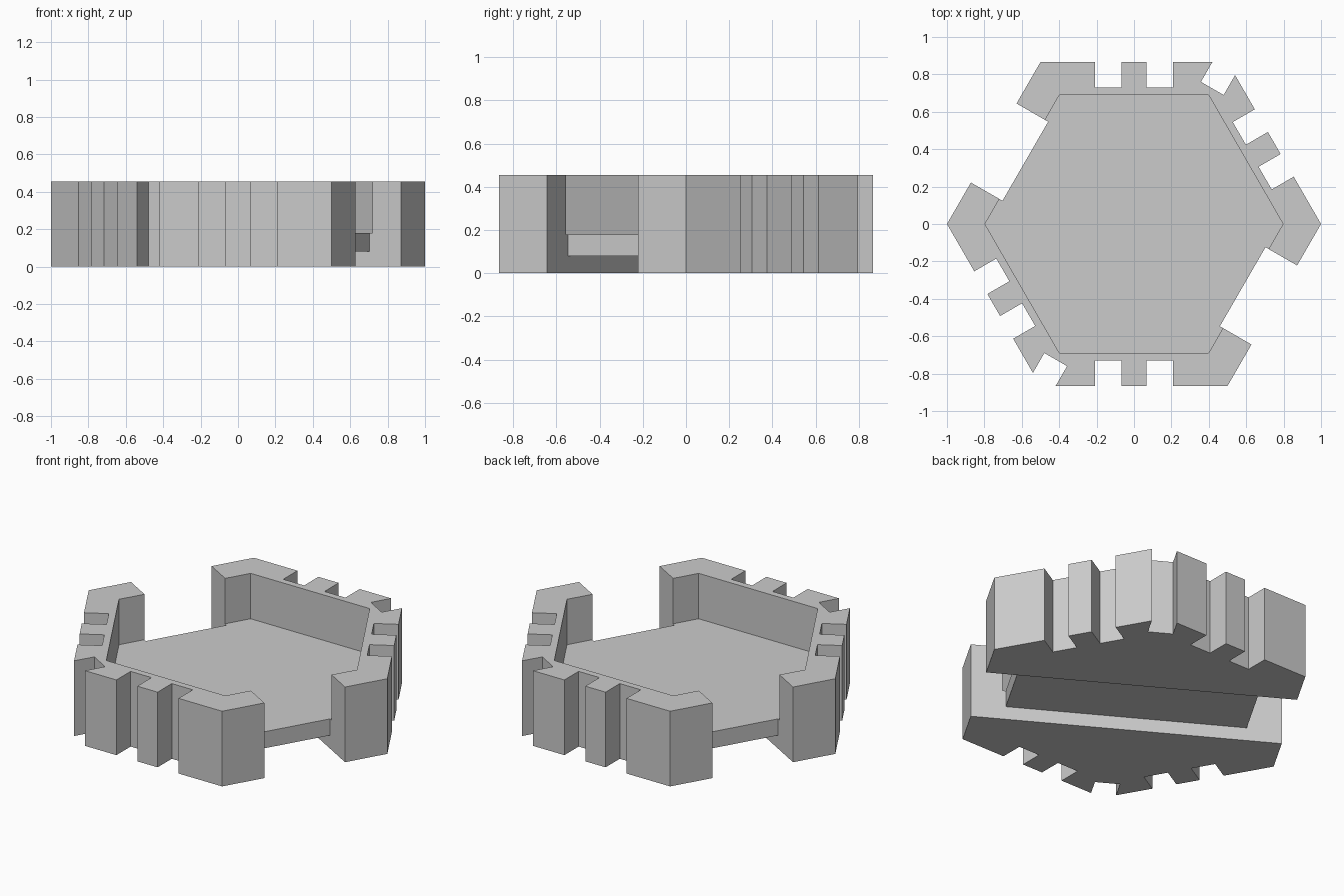
import bpy, bmesh
from math import cos, sin, radians

HEIGHT, FLOOR_TOP, FLOOR_BOTTOM = 0.455, 0.18, 0.08
OPENING = 0.244          # half width of the two gateways and the channel

if "Cube" in bpy.data.objects:
    bpy.data.objects.remove(bpy.data.objects["Cube"], do_unlink=True)

stone = bpy.data.materials.new("stone_grey")
stone.use_nodes = True
GREY = (0.6, 0.6, 0.6, 1)
stone.diffuse_color = GREY
stone.node_tree.nodes["Principled BSDF"].inputs["Base Color"].default_value = GREY


def prism(name, outline, z0, z1):
    """Upright solid with the given counter-clockwise outline."""
    bm = bmesh.new()
    face = bm.faces.new([bm.verts.new((x, y, z0)) for x, y in outline])
    top = bmesh.ops.extrude_face_region(bm, geom=[face])["geom"]
    for v in top:
        if isinstance(v, bmesh.types.BMVert):
            v.co.z = z1
    bmesh.ops.recalc_face_normals(bm, faces=bm.faces)
    mesh = bpy.data.meshes.new(name)
    bm.to_mesh(mesh)
    bm.free()
    mesh.materials.append(stone)
    obj = bpy.data.objects.new(name, mesh)
    bpy.context.collection.objects.link(obj)
    return obj


def hexagon(radius):
    return [(radius * cos(radians(a)), radius * sin(radians(a))) for a in range(0, 360, 60)]


def sector_box(angle, r0, r1, t0, t1):
    """Rectangle spanning r0..r1 outward along angle and t0..t1 sideways."""
    c, s = cos(radians(angle)), sin(radians(angle))
    return [(r * c - t * s, r * s + t * c)
            for r, t in ((r0, t0), (r1, t0), (r1, t1), (r0, t1))]


def cut(target, outline, z0, z1):
    cutter = prism("cutter", outline, z0, z1)
    cutter.hide_render = True
    mod = target.modifiers.new("cut", 'BOOLEAN')
    mod.operation, mod.solver, mod.object = 'DIFFERENCE', 'EXACT', cutter
    bpy.context.view_layer.objects.active = target
    bpy.ops.object.modifier_apply(modifier=mod.name)
    bpy.data.objects.remove(cutter, do_unlink=True)


# Walled hexagonal tile with a sunken floor
tile = prism("hexagonal_wall_and_floor", hexagon(1), 0, HEIGHT)
cut(tile, hexagon(0.797), FLOOR_TOP, 1)

# Channel under the floor, running from gateway to gateway
cut(tile, sector_box(-30, -1.2, 1.2, -OPENING, OPENING), -0.2, FLOOR_BOTTOM)

# Gateways on two opposite sides
for angle in (-30, 150):
    cut(tile, sector_box(angle, 0.671, 1.2, -OPENING, OPENING), -0.3, 1.1)

# Two vertical notches on each of the four closed sides
for angle in (30, 90, 210, 270):
    for t0 in (-0.208, 0.068):
        cut(tile, sector_box(angle, 0.73, 1.2, t0, t0 + 0.14), -0.3, 1.1)

# A notch on the corner between each pair of closed sides
for angle in (60, 240):
    cut(tile, sector_box(angle, 0.837, 1.2, -0.07, 0.07), -0.3, 1.1)
